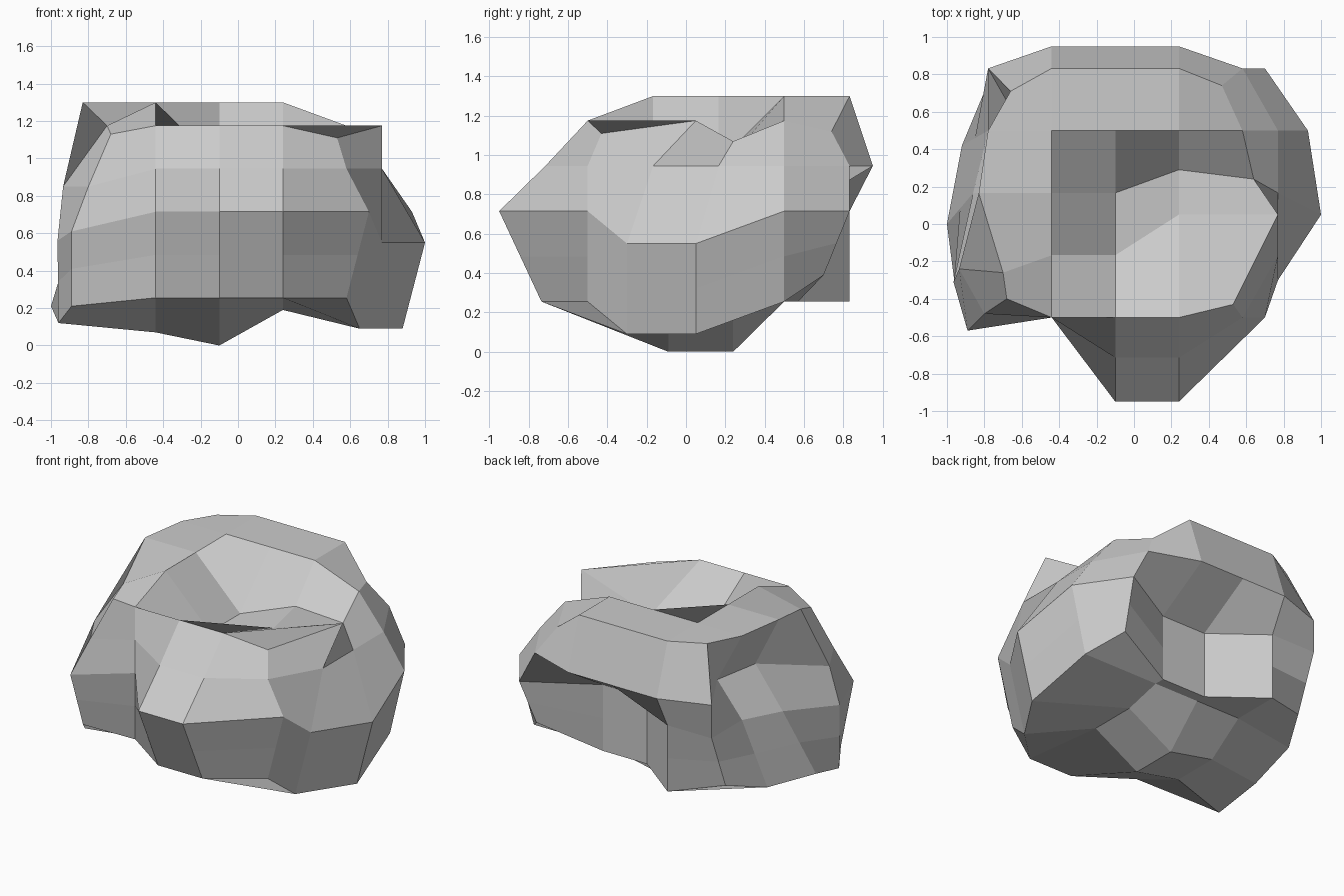
import bpy
import bmesh
from mathutils import Vector

cube = bpy.data.objects.get("Cube")
if cube:
    bpy.data.objects.remove(cube, do_unlink=True)

# Grid positions along each axis
RIGHT, INNER_RIGHT, CENTRE, INNER_LEFT, LEFT = range(5)
FRONT, FORWARD, MIDDLE, REAR, BACK = range(5)
BASE, LOW, WAIST, HIGH, TOP = range(5)
BULGE = (CENTRE, INNER_LEFT)
INNER = (INNER_RIGHT, CENTRE, INNER_LEFT)

# Block divided into four along every side, kept as a surface lattice
points = {}
for i in range(5):
    for j in range(5):
        for k in range(5):
            if {i, j, k} & {0, 4}:
                points[i, j, k] = Vector((-0.78 + 0.34 * i,
                                          -0.5 + 0.333 * j,
                                          0.255 + 0.23 * k))


def place(i, j, k, x=None, y=None, z=None):
    """Move one lattice point to the given coordinates."""
    for axis, value in enumerate((x, y, z)):
        if value is not None:
            points[i, j, k][axis] = value


# Front bulge and rear hollow
for i in BULGE:
    place(i, FRONT, BASE, y=-0.735)
    place(i, FRONT, WAIST, y=-0.95)
    place(i, FRONT, HIGH, y=-0.715)
    place(i, BACK, BASE, y=0.57)
    place(i, BACK, WAIST, y=0.57)

# Raised rear rim
for i in INNER:
    place(i, BACK, HIGH, y=0.95)
    place(i, BACK, TOP, z=1.3)
    place(i, REAR, TOP, z=1.3)

# Top ridge and hollow
for j in (FORWARD, MIDDLE):
    place(INNER_RIGHT, j, TOP, z=1.3)
    place(CENTRE, j, TOP, z=0.965)
place(INNER_LEFT, FORWARD, TOP, y=0.05, z=1.0)
place(INNER_LEFT, MIDDLE, TOP, y=0.29, z=1.06)

# Corners of the top
place(RIGHT, FRONT, TOP, x=-0.68, y=-0.4, z=1.13)
place(LEFT, FRONT, TOP, x=0.53, y=-0.43, z=1.11)
place(RIGHT, BACK, TOP, x=-0.66, y=0.71, z=1.295)
place(LEFT, BACK, TOP, x=0.47, y=0.74, z=1.12)

# Left side
place(LEFT, FORWARD, TOP, x=0.77, y=0.05)
place(LEFT, MIDDLE, TOP, x=0.64, y=0.24, z=1.07)
for j in (FORWARD, MIDDLE, REAR):
    place(LEFT, j, HIGH, x=0.77)
place(LEFT, FRONT, WAIST, x=0.7)
place(LEFT, FORWARD, WAIST, x=0.77, y=-0.3, z=0.55)
place(LEFT, MIDDLE, WAIST, x=1.0, y=0.05, z=0.55)
place(LEFT, REAR, WAIST, x=0.93)
place(LEFT, BACK, WAIST, x=0.7)
place(LEFT, FORWARD, BASE, x=0.65, y=-0.3, z=0.09)
place(LEFT, MIDDLE, BASE, x=0.88, y=0.05, z=0.09)
place(LEFT, REAR, BASE, x=0.82)
place(LEFT, BACK, BASE, x=0.66, y=0.7, z=0.39)

# Right side
place(RIGHT, FORWARD, TOP, x=-0.7, y=-0.26)
place(RIGHT, MIDDLE, TOP, x=-0.83, z=1.3)
place(RIGHT, REAR, TOP, z=1.3)
place(RIGHT, FRONT, HIGH, x=-0.8, y=-0.48, z=0.85)
place(RIGHT, FORWARD, HIGH, x=-0.935, y=-0.24, z=0.85)
place(RIGHT, MIDDLE, HIGH, x=-0.65)
place(RIGHT, REAR, HIGH, x=-0.59)
place(RIGHT, FRONT, WAIST, x=-0.89, y=-0.57, z=0.61)
place(RIGHT, FORWARD, WAIST, x=-0.965, y=-0.31, z=0.56)
place(RIGHT, MIDDLE, WAIST, x=-0.86, z=0.67)
place(RIGHT, FRONT, BASE, x=-0.89, y=-0.43, z=0.21)
place(RIGHT, FORWARD, BASE, x=-0.96, y=-0.31, z=0.12)
place(RIGHT, MIDDLE, BASE, x=-1.0, y=0.0, z=0.21)
place(RIGHT, REAR, BASE, x=-0.92, y=0.42)
place(RIGHT, BACK, BASE, y=0.68, z=0.33)

# Underside
for i, height in zip(INNER, (0.07, 0.0, 0.19)):
    place(i, FORWARD, BASE, y=-0.09, z=height)
    place(i, MIDDLE, BASE, y=0.24, z=height)

# Low ring lies halfway between base and waist
for (i, j, k), point in points.items():
    if k == LOW:
        point[:] = (points[i, j, BASE] + points[i, j, WAIST]) / 2

# Skin the six sides with quads
bm = bmesh.new()
verts = {key: bm.verts.new(point) for key, point in points.items()}
for axis in range(3):
    for side in (0, 4):
        for a in range(4):
            for b in range(4):
                corners = []
                for u, v in ((a, b), (a + 1, b), (a + 1, b + 1), (a, b + 1)):
                    key = [u, v]
                    key.insert(axis, side)
                    corners.append(verts[tuple(key)])
                bm.faces.new(corners)
bmesh.ops.recalc_face_normals(bm, faces=bm.faces[:])
mesh = bpy.data.meshes.new("boulder")
bm.to_mesh(mesh)
bm.free()

# Stone colour
stone = bpy.data.materials.new("stone grey")
stone.use_nodes = True
colour = (0.6, 0.6, 0.6, 1.0)
stone.diffuse_color = colour
for node in stone.node_tree.nodes:
    if node.type == "BSDF_PRINCIPLED":
        node.inputs["Base Color"].default_value = colour
mesh.materials.append(stone)

boulder = bpy.data.objects.new("boulder", mesh)
bpy.context.collection.objects.link(boulder)
